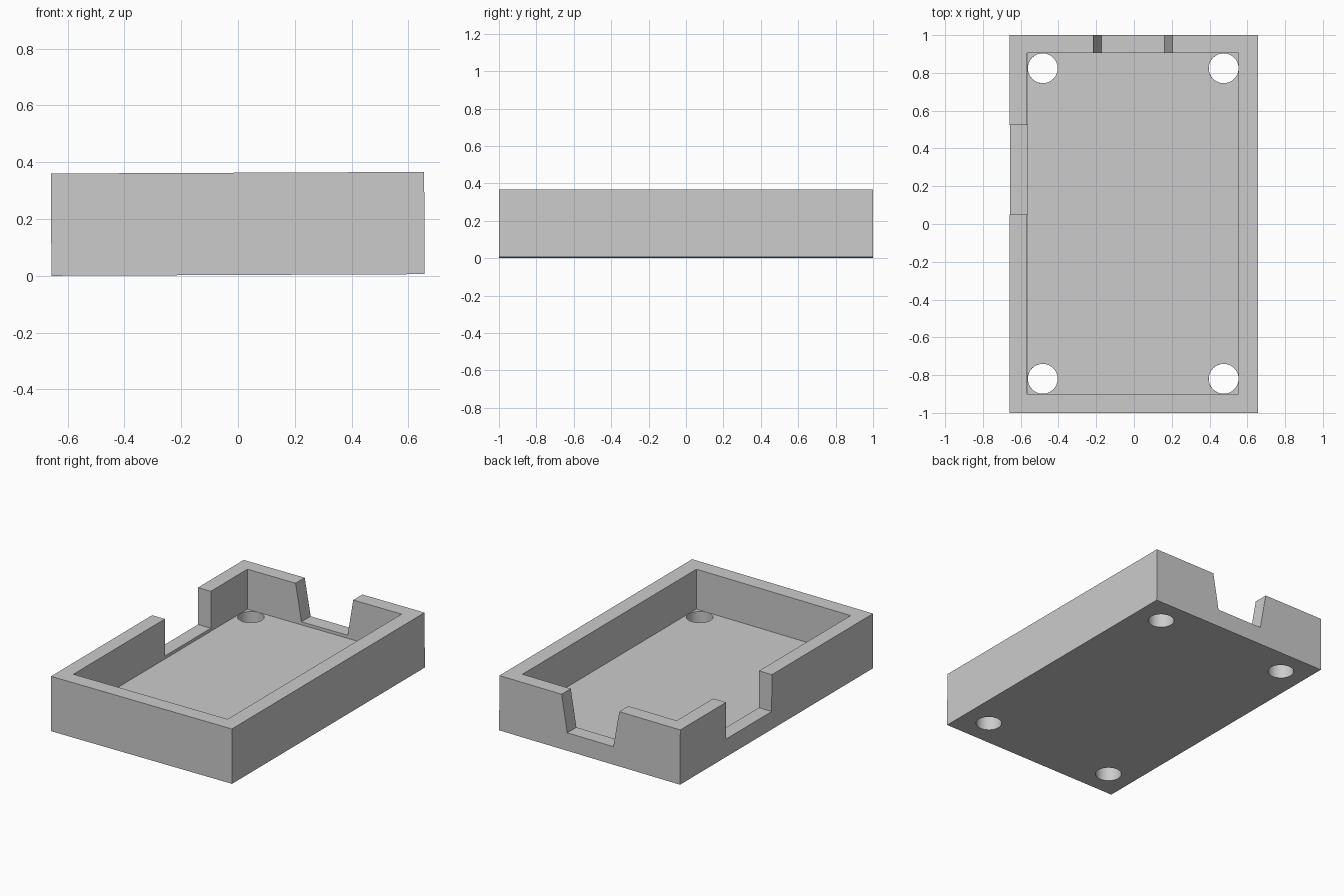
import bpy, bmesh, math
from mathutils import Matrix

if "Cube" in bpy.data.objects:
    bpy.data.objects.remove(bpy.data.objects["Cube"])

WIDTH, LENGTH, HEIGHT = 1.314, 2.0, 0.36
FLOOR, NOTCH = 0.098, 0.118
OFFSET = -0.004          # the pocket and holes sit slightly off centre

grey = bpy.data.materials.new("plain grey")
grey.use_nodes = True
colour = (0.6, 0.6, 0.6, 1)
grey.diffuse_color = colour
grey.node_tree.nodes["Principled BSDF"].inputs["Base Color"].default_value = colour


def add_object(name, bm):
    bmesh.ops.recalc_face_normals(bm, faces=bm.faces)
    mesh = bpy.data.meshes.new(name)
    bm.to_mesh(mesh)
    bm.free()
    mesh.materials.append(grey)
    obj = bpy.data.objects.new(name, mesh)
    bpy.context.collection.objects.link(obj)
    return obj


def box(name, x0, x1, y0, y1, z0, z1, flare=0):
    """Box between limits; flare widens the top in x."""
    bm = bmesh.new()
    bmesh.ops.create_cube(bm, size=1)
    for v in bm.verts:
        top, side = v.co.z > 0, (1 if v.co.x > 0 else -1)
        v.co.x = (x1 if side > 0 else x0) + (side * flare if top else 0)
        v.co.y = y1 if v.co.y > 0 else y0
        v.co.z = z1 if top else z0
    return add_object(name, bm)


def hole(name, x, y):
    bm = bmesh.new()
    bmesh.ops.create_cone(bm, cap_ends=True, segments=48, radius1=0.079,
                          radius2=0.079, depth=0.4,
                          matrix=Matrix.Translation((x, y, 0)))
    return add_object(name, bm)


# Solid block for the tray
tray = box("open_tray", -WIDTH / 2, WIDTH / 2, -LENGTH / 2, LENGTH / 2, 0, HEIGHT)

# Pocket, side notch and flared back notch
cutters = [
    box("pocket_cutter", OFFSET - 0.56, OFFSET + 0.56, -0.9, 0.905, FLOOR, 0.6),
    box("side_notch_cutter", -0.8, -0.3, 0.05, 0.525, NOTCH, 0.7),
    box("back_notch_cutter", -0.172, 0.163, 0.7, 1.2, NOTCH, HEIGHT + 0.242, 0.084),
]
# Four mounting holes through the floor
for sx in (-1, 1):
    for sy in (-1, 1):
        cutters.append(hole("hole_cutter", OFFSET + sx * 0.479, 0.0025 + sy * 0.822))

for cutter in cutters:
    mod = tray.modifiers.new(cutter.name, "BOOLEAN")
    mod.operation = "DIFFERENCE"
    mod.solver = "EXACT"
    mod.object = cutter
    cutter.hide_render = True

# Bake the cuts and remove the cutters
graph = bpy.context.evaluated_depsgraph_get()
baked = bpy.data.meshes.new_from_object(tray.evaluated_get(graph))
tray.modifiers.clear()
tray.data = baked
for cutter in cutters:
    bpy.data.objects.remove(cutter)

# The tray leans very slightly, its left side higher
tray.data.transform(Matrix.Translation((0, 0, 0.003)) @ Matrix.Rotation(math.radians(-0.25), 4, "Y"))

bpy.ops.object.select_all(action="DESELECT")
tray.select_set(True)
bpy.context.view_layer.objects.active = tray
bpy.ops.object.shade_smooth_by_angle(angle=math.radians(30))
